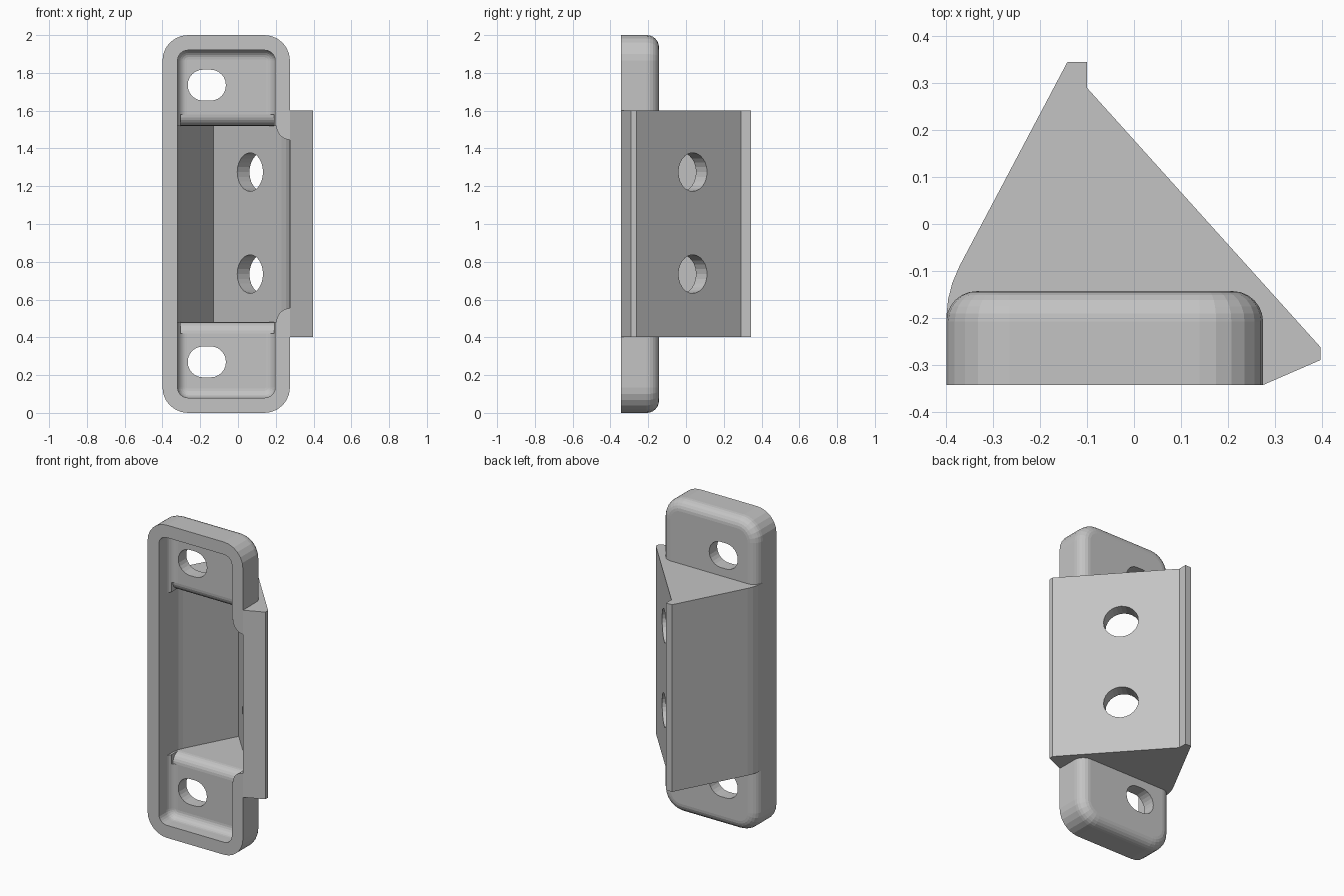
import bpy, bmesh, math
from mathutils import Vector, Matrix

if "Cube" in bpy.data.objects:
    bpy.data.objects.remove(bpy.data.objects["Cube"])

grey = bpy.data.materials.new("light grey")
grey.use_nodes = True
COLOUR = (0.55, 0.55, 0.55, 1)
grey.diffuse_color = COLOUR
grey.node_tree.nodes["Principled BSDF"].inputs["Base Color"].default_value = COLOUR


def loft(name, rings):
    """Closed solid through a list of equal-length rings."""
    bm = bmesh.new()
    loops = [[bm.verts.new(p) for p in ring] for ring in rings]
    n = len(loops[0])
    for a, b in zip(loops, loops[1:]):
        for i in range(n):
            j = (i + 1) % n
            bm.faces.new((a[i], a[j], b[j], b[i]))
    bm.faces.new(loops[0])
    bm.faces.new(loops[-1])
    bmesh.ops.recalc_face_normals(bm, faces=bm.faces)
    mesh = bpy.data.meshes.new(name)
    bm.to_mesh(mesh)
    bm.free()
    mesh.materials.append(grey)
    ob = bpy.data.objects.new(name, mesh)
    bpy.context.collection.objects.link(ob)
    return ob


def arc(cx, cy, r, start, end, steps=6):
    return [(cx + r * math.cos(math.radians(start + (end - start) * i / steps)),
             cy + r * math.sin(math.radians(start + (end - start) * i / steps)))
            for i in range(steps + 1)]


def rounded_rect(x0, x1, z0, z1, r):
    return (arc(x1 - r, z1 - r, r, 0, 90) + arc(x0 + r, z1 - r, r, 90, 180)
            + arc(x0 + r, z0 + r, r, 180, 270) + arc(x1 - r, z0 + r, r, 270, 360))


def tray_block(name, x0, x1, z0, z1, corner, front, back, fillet):
    """Rounded block along y with a fillet round its back edge."""
    levels = [(0, front)] + [(fillet - x, y) for x, y in arc(0, back - fillet, fillet, 0, 90)]
    return loft(name, [[(x, y, z) for x, z in
                        rounded_rect(x0 + d, x1 - d, z0 + d, z1 - d, corner - d)]
                       for d, y in levels])


def prism_z(name, outline, z0, z1):
    return loft(name, [[(x, y, z) for x, y in outline] for z in (z0, z1)])


def prism_y(name, outline, y0, y1):
    return loft(name, [[(x, y, z) for x, z in outline] for y in (y0, y1)])


def combine(target, tool, operation):
    tool.hide_render = True
    mod = target.modifiers.new("cut", 'BOOLEAN')
    mod.operation = operation
    mod.solver = 'EXACT'
    mod.object = tool
    bpy.context.view_layer.objects.active = target
    bpy.ops.object.modifier_apply(modifier=mod.name)
    bpy.data.objects.remove(tool)


FRONT, BACK, FLOOR = -0.343, -0.143, -0.223
Z_LOW, Z_HIGH = 0.48, 1.52

# Mounting plate with rounded back
body = tray_block("strike_bracket", -0.4, 0.275, 0, 2, 0.135, FRONT, BACK, 0.065)

# Wedge-shaped housing
wedge = prism_z("wedge", [(-0.4, FRONT), (-0.4, -0.2), (-0.396, -0.16), (-0.387, -0.125),
                          (-0.372, -0.09), (-0.142, 0.345), (-0.1, 0.345), (-0.1, 0.29),
                          (0.397, -0.262), (0.397, -0.29), (0.275, FRONT)], 0.403, 1.6)
combine(body, wedge, 'UNION')

# Shallow pocket in the plate
combine(body, tray_block("pocket", -0.32, 0.197, 0.08, 1.92, 0.055, -0.4, FLOOR, 0.05), 'DIFFERENCE')

# Deep cavity inside the wedge
cavity = [(-0.319, -0.4), (-0.319, -0.2), (-0.312, -0.158), (-0.299, -0.127),
          (-0.13, 0.193), (0.196, -0.169), (0.196, -0.4)]
combine(body, prism_z("cavity", cavity, Z_LOW, Z_HIGH), 'DIFFERENCE')

# Rounded lips between pocket floor and cavity
R = 0.06
lip = [(FLOOR + R - v, Z_HIGH + R - u) for u, v in arc(0, 0, R, 0, 90)]
lip = [(y, z) for y, z in lip]
lip += [(-0.3, Z_HIGH + R), (-0.3, 1), (FLOOR + R, 1)]
for side in (1, -1):
    outline = [(y, 1 + side * (z - 1)) for y, z in lip]
    combine(body, loft("lip", [[(x, y, z) for y, z in outline] for x in (-0.305, 0.19)]), 'DIFFERENCE')

# Open notch in the side rim, with rounded rim ends
notch = prism_z("notch", [(0.15, -0.4), (0.15, -0.118), (0.196, -0.169), (0.23, -0.207),
                          (0.255, -0.245), (0.27, -0.29), (0.275, FRONT), (0.275, -0.4)],
                Z_LOW, Z_HIGH)
for z in (Z_LOW, Z_HIGH):
    combine(notch, prism_y("rim_end", arc(0.278, z, 0.075, 0, 345, 23), -0.5, 0), 'DIFFERENCE')
combine(body, notch, 'DIFFERENCE')

# Slotted screw holes through the plate
for z in (0.27, 1.735):
    slot = rounded_rect(-0.266, -0.064, z - 0.082, z + 0.082, 0.081)
    combine(body, prism_y("slot", slot, -0.4, 0.1), 'DIFFERENCE')

# Round holes square to the sloping wall
normal = Vector((0.743, 0.669, 0))
across = Vector((-0.669, 0.743, 0))
for z in (0.735, 1.275):
    centre = Vector((0.098, 0.008, z))
    circle = arc(0, 0, 0.102, 0, 345, 23)
    rings = [[centre + normal * d + across * a + Vector((0, 0, b)) for a, b in circle]
             for d in (-0.12, 0.12)]
    combine(body, loft("hole", rings), 'DIFFERENCE')

for face in body.data.polygons:
    face.use_smooth = False
    face.material_index = 0
